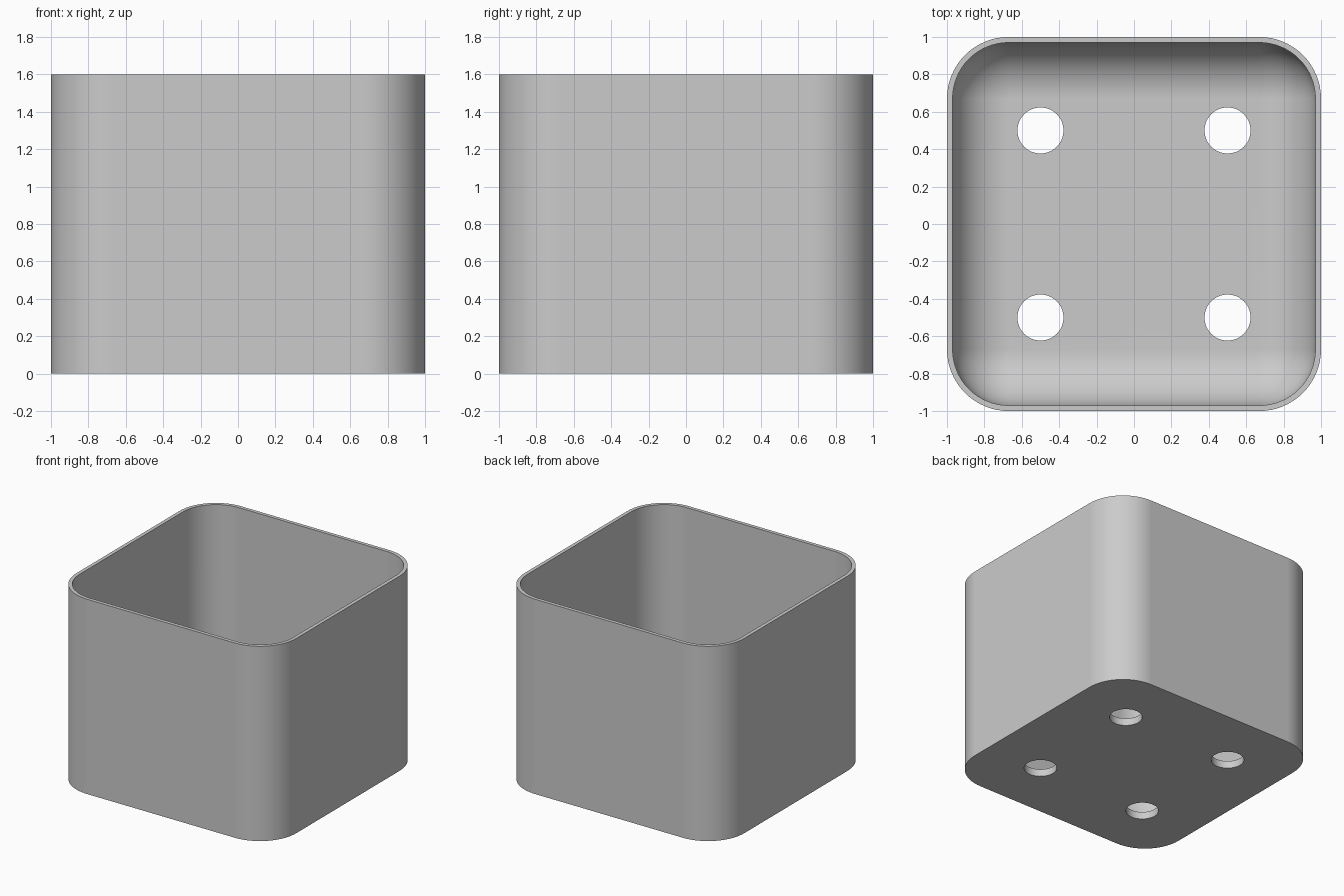
import bpy, bmesh
from math import sin, cos, pi

cube = bpy.data.objects.get("Cube")
if cube:
    bpy.data.objects.remove(cube)

HALF, HEIGHT, WALL, FLOOR = 1.0, 1.6, 0.03, 0.06
CORNER = 0.33                 # outer corner radius
FILLET = CORNER - WALL        # inner corner and floor fillet radius
HOLE_POS, HOLE_RADIUS = 0.5, 0.123
SEGMENTS = 16                 # steps per quarter turn

grey = bpy.data.materials.new("light grey")
grey.use_nodes = True
colour = (0.6, 0.6, 0.6, 1)
grey.diffuse_color = colour
grey.node_tree.nodes["Principled BSDF"].inputs["Base Color"].default_value = colour


def rounded_square(bm, radius, z):
    """Ring of vertices around a square with rounded corners."""
    ring = []
    centre = HALF - CORNER
    for quarter, (sx, sy) in enumerate([(1, 1), (-1, 1), (-1, -1), (1, -1)]):
        for i in range(SEGMENTS + 1):
            a = (quarter + i / SEGMENTS) * pi / 2
            ring.append(bm.verts.new((sx * centre + radius * cos(a),
                                      sy * centre + radius * sin(a), z)))
    return ring


# Planter shell: outer wall, rim, inner wall, filleted floor
bm = bmesh.new()
sections = [(CORNER, 0), (CORNER, HEIGHT), (FILLET, HEIGHT)]
for i in range(SEGMENTS + 1):
    a = i / SEGMENTS * pi / 2
    sections.append((FILLET * cos(a), FLOOR + FILLET * (1 - sin(a))))
rings = [rounded_square(bm, r, z) for r, z in sections]
for low, high in zip(rings, rings[1:]):
    for i in range(len(low)):
        j = (i + 1) % len(low)
        bm.faces.new((low[i], low[j], high[j], high[i]))
bm.faces.new(rings[0])
bm.faces.new(rings[-1])
bmesh.ops.remove_doubles(bm, verts=bm.verts, dist=0.0001)
bmesh.ops.recalc_face_normals(bm, faces=bm.faces)
mesh = bpy.data.meshes.new("planter_box")
bm.to_mesh(mesh)
bm.free()
mesh.materials.append(grey)
box = bpy.data.objects.new("planter_box", mesh)
bpy.context.collection.objects.link(box)

# Drain holes through the floor
for x in (-HOLE_POS, HOLE_POS):
    for y in (-HOLE_POS, HOLE_POS):
        bpy.ops.mesh.primitive_cylinder_add(vertices=48, radius=HOLE_RADIUS,
                                            depth=0.5, location=(x, y, 0))
        cutter = bpy.context.object
        cutter.name = "drain_hole_cutter"
        cutter.hide_render = True
        cutter.data.materials.append(grey)
        cut = box.modifiers.new("drain_hole", "BOOLEAN")
        cut.operation = "DIFFERENCE"
        cut.solver = "EXACT"
        cut.object = cutter
        bpy.ops.object.select_all(action="DESELECT")
        bpy.context.view_layer.objects.active = box
        box.select_set(True)
        bpy.ops.object.modifier_apply(modifier=cut.name)
        bpy.data.objects.remove(cutter)

# Smooth curves with sharp rims
bpy.ops.object.shade_smooth_by_angle(angle=pi / 6)
weighted = box.modifiers.new("even_shading", "WEIGHTED_NORMAL")
weighted.keep_sharp = True
